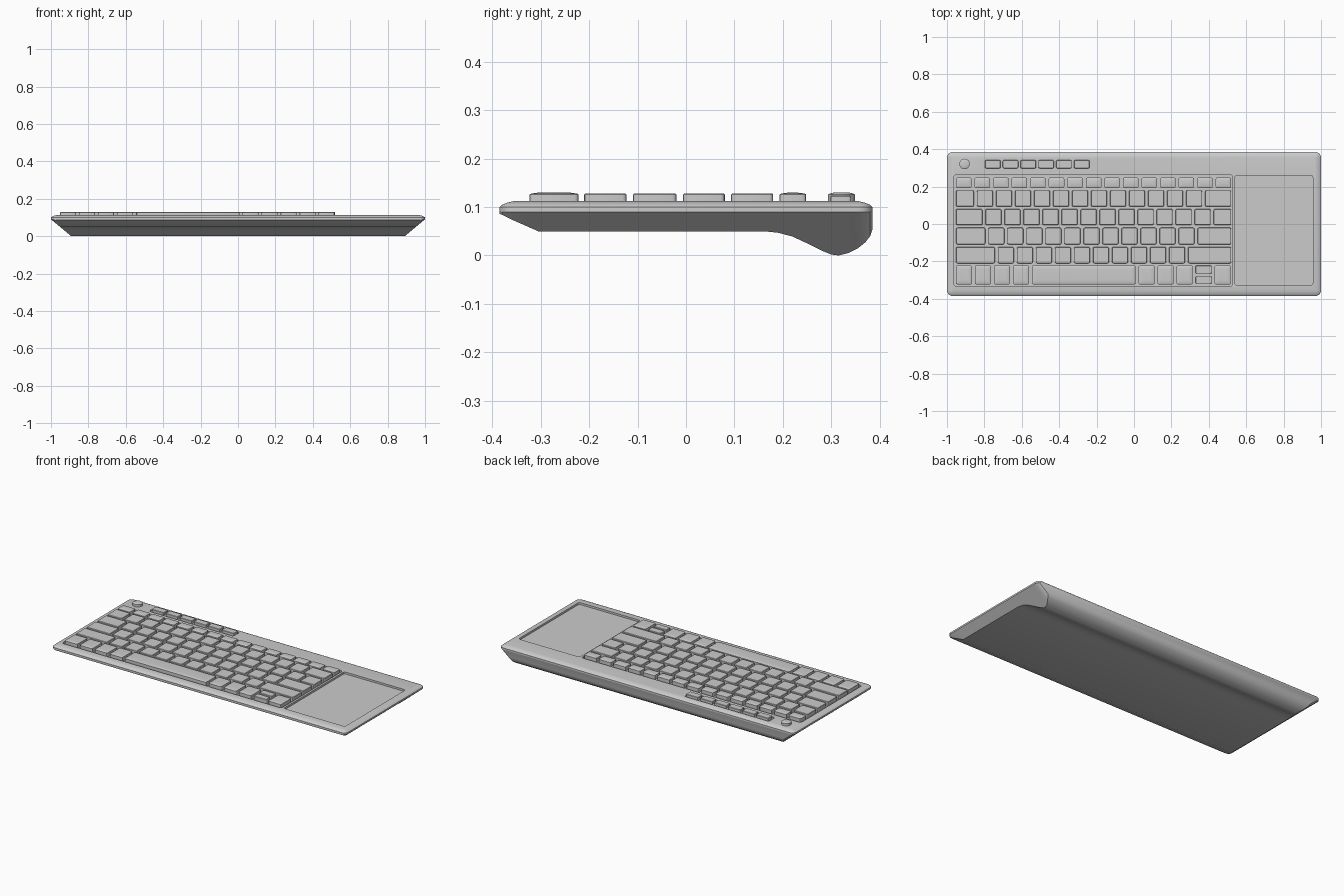
import bpy
import bmesh
import math

cube = bpy.data.objects.get("Cube")
if cube:
    bpy.data.objects.remove(cube, do_unlink=True)

# One grey plastic for everything
plastic = bpy.data.materials.new("grey plastic")
plastic.use_nodes = True
GREY = (0.6, 0.6, 0.6, 1.0)
plastic.diffuse_color = GREY
plastic.node_tree.nodes["Principled BSDF"].inputs["Base Color"].default_value = GREY


def rounded_outline(x0, x1, y0, y1, r, steps):
    """Counter-clockwise outline of a rectangle with rounded corners."""
    corners = [(x1 - r, y1 - r), (x0 + r, y1 - r), (x0 + r, y0 + r), (x1 - r, y0 + r)]
    points = []
    for quarter, (cx, cy) in enumerate(corners):
        for s in range(steps + 1):
            a = (quarter + s / steps) * math.pi / 2
            points.append((cx + r * math.cos(a), cy + r * math.sin(a)))
    return points


def add_slab(bm, box, r, layers, steps=3):
    """Stack rounded outlines; each layer is (inset, height)."""
    x0, x1, y0, y1 = box
    rings = []
    for inset, z in layers:
        outline = rounded_outline(x0 + inset, x1 - inset, y0 + inset, y1 - inset,
                                  max(r - inset, 0.002), steps)
        rings.append([bm.verts.new((x, y, z)) for x, y in outline])
    n = len(rings[0])
    for low, high in zip(rings, rings[1:]):
        for i in range(n):
            j = (i + 1) % n
            bm.faces.new((low[i], low[j], high[j], high[i]))
    bm.faces.new(list(reversed(rings[0])))
    bm.faces.new(rings[-1])


def finish(bm, name):
    bmesh.ops.recalc_face_normals(bm, faces=bm.faces)
    mesh = bpy.data.meshes.new(name)
    bm.to_mesh(mesh)
    bm.free()
    mesh.materials.append(plastic)
    obj = bpy.data.objects.new(name, mesh)
    bpy.context.collection.objects.link(obj)
    return obj


def smooth(obj, degrees=30):
    bpy.ops.object.select_all(action="DESELECT")
    obj.select_set(True)
    bpy.context.view_layer.objects.active = obj
    bpy.ops.object.shade_smooth_by_angle(angle=math.radians(degrees))


DEPTH = 0.385      # half depth of the case
SEAM = 0.09        # height where the top deck meets the lower shell
DECK = 0.112       # deck surface
FLOOR = 0.1        # bottom of the key wells
CORNER = 0.03

# Top deck with softened rim
bm = bmesh.new()
add_slab(bm, (-1, 1, -DEPTH, DEPTH), CORNER,
         [(0, SEAM), (0, 0.1), (0.006, 0.105), (0.016, 0.109), (0.028, DECK)], 6)
deck = finish(bm, "top_deck")

# Wells for the keys, media keys and touchpad
wells = {
    "key_well": ((-0.963, 0.527, -0.333, 0.262), FLOOR),
    "media_well": ((-0.807, -0.233, 0.289, 0.35), 0.106),
    "touchpad_well": ((0.54, 0.956, -0.328, 0.26), FLOOR),
}
for name, (box, floor) in wells.items():
    bm = bmesh.new()
    add_slab(bm, box, 0.012, [(0, floor), (0, 0.2)])
    cutter = finish(bm, name)
    cutter.hide_render = True
    cut = deck.modifiers.new(name, "BOOLEAN")
    cut.operation = "DIFFERENCE"
    cut.solver = "EXACT"
    cut.object = cutter
    bpy.context.view_layer.objects.active = deck
    bpy.ops.object.modifier_apply(modifier=name)
    bpy.data.objects.remove(cutter, do_unlink=True)
smooth(deck)

# Lower shell: side profile (y, bottom height) with sloping ends and a rear foot
profile = [(-0.385, 0.086), (-0.38, 0.084), (-0.37, 0.079), (-0.355, 0.072),
           (-0.305, 0.05), (0.16, 0.05), (0.19, 0.047), (0.22, 0.039),
           (0.25, 0.025), (0.28, 0.01), (0.3, 0.002), (0.315, 0.0),
           (0.335, 0.005), (0.355, 0.015), (0.37, 0.027), (0.38, 0.04), (0.385, 0.055)]
bm = bmesh.new()
sections = []
for y, z in profile:
    over = max(0, abs(y) - (DEPTH - CORNER))
    half = 1 - CORNER + math.sqrt(max(0, CORNER ** 2 - over ** 2))
    foot = half - (SEAM - z) * 1.2
    sections.append([bm.verts.new(p) for p in
                     ((-half, y, SEAM), (-foot, y, z), (foot, y, z), (half, y, SEAM))])
for a, b in zip(sections, sections[1:]):
    for i in range(3):
        bm.faces.new((a[i], a[i + 1], b[i + 1], b[i]))
bm.faces.new(sections[0])
bm.faces.new(sections[-1])
smooth(finish(bm, "lower_shell"), 28)

# Main keys: each row is (front, back, crowned, key widths in units)
UNIT = 0.1017
GAP = 0.016
LEFT = -0.952
rows = [
    (0.193, 0.248, True, [14.63 / 15] * 15),
    (0.093, 0.18, False, [1.1] + [1] * 12 + [1.53]),
    (-0.006, 0.08, False, [1.55] + [1] * 12 + [1.08]),
    (-0.109, -0.02, False, [1.7] + [1] * 11 + [1.93]),
    (-0.21, -0.123, False, [2.2] + [1] * 10 + [2.43]),
    (-0.323, -0.222, True, [1] * 4 + [5.6] + [1] * 5),
]
FLAT = [(0, FLOOR), (0, 0.126), (0.002, 0.128)]
CROWNED = [(0, FLOOR), (0, 0.126), (0.003, 0.1275), (0.012, 0.1292), (0.022, 0.13)]

for number, (y0, y1, crowned, widths) in enumerate(rows, 1):
    bm = bmesh.new()
    x = LEFT
    for k, w in enumerate(widths):
        x1 = x + w * UNIT - GAP
        if number == len(rows) and k == len(widths) - 2:
            # Half-height up and down arrows
            middle = (y0 + y1) / 2
            for low, high in ((y0 + 0.004, middle - 0.007), (middle + 0.007, y1)):
                add_slab(bm, (x, x1, low, high), 0.006, FLAT)
        else:
            add_slab(bm, (x, x1, y0, y1), 0.008, CROWNED if crowned else FLAT)
        x += w * UNIT
    smooth(finish(bm, "key_row_%d" % number))

# Media keys
bm = bmesh.new()
for k in range(6):
    x = -0.797 + k * 0.0952
    add_slab(bm, (x, x + 0.083, 0.298, 0.341), 0.006,
             [(0, 0.105), (0, 0.122), (0.002, 0.124)])
smooth(finish(bm, "media_keys"))

# Round power button
bm = bmesh.new()
add_slab(bm, (-0.934, -0.878, 0.293, 0.349), 0.0279,
         [(0, 0.105), (0, 0.126), (0.004, 0.128), (0.013, 0.13)], 8)
smooth(finish(bm, "power_button"))
